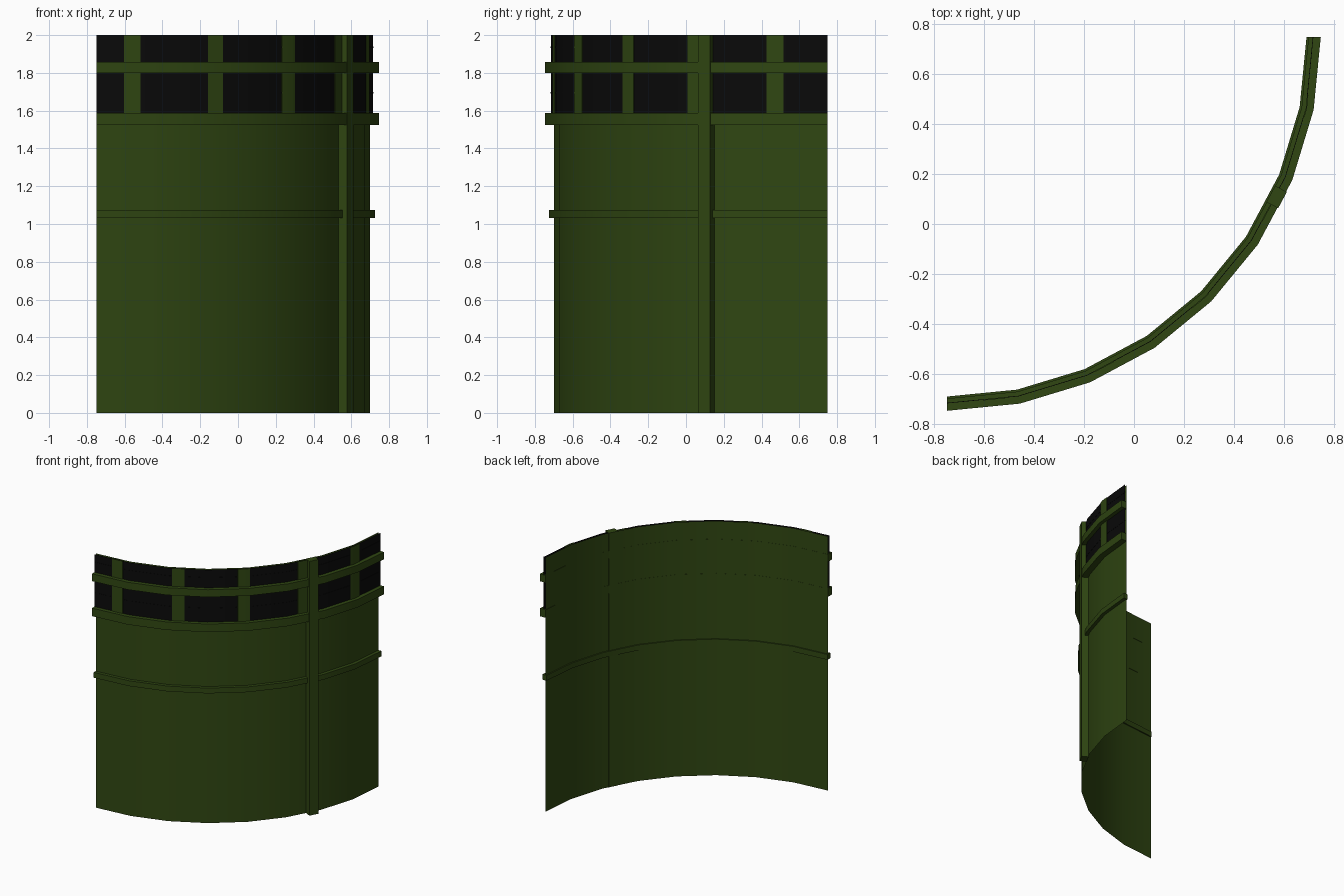
import bpy, bmesh, math

if "Cube" in bpy.data.objects:
    bpy.data.objects.remove(bpy.data.objects["Cube"])

CX, CY = -0.748, 0.748          # centre of the quarter-round plan
SEG = math.radians(11.25)       # eight flat facets over 90 degrees


def material(name, rgb):
    m = bpy.data.materials.new(name)
    m.diffuse_color = (*rgb, 1)
    m.use_nodes = True
    m.node_tree.nodes["Principled BSDF"].inputs["Base Color"].default_value = m.diffuse_color
    return m


GREEN = material("dark green", (0.029, 0.062, 0.006))
BLACK = material("black", (0.003, 0.003, 0.003))


def point(r, a, z):
    """Point on the faceted arc whose corners have radius r; a=0 faces -y."""
    mid = (min(math.floor(a / SEG + 1e-6), 7) + 0.5) * SEG
    rr = r * math.cos(SEG / 2) / math.cos(a - mid)
    return (CX + rr * math.sin(a), CY - rr * math.cos(a), z)


def angles(a0, a1):
    inner = [i * SEG for i in range(9) if a0 + 1e-4 < i * SEG < a1 - 1e-4]
    return [a0] + inner + [a1]


def finish(name, bm, mat):
    me = bpy.data.meshes.new(name)
    bm.to_mesh(me)
    bm.free()
    ob = bpy.data.objects.new(name, me)
    bpy.context.collection.objects.link(ob)
    me.materials.append(mat)
    bpy.ops.object.select_all(action='DESELECT')
    ob.select_set(True)
    bpy.context.view_layer.objects.active = ob
    bpy.ops.object.shade_smooth_by_angle(angle=math.radians(30))
    return ob


def sheet(name, r, z0, z1, mat):
    """Single curved skin over the full quarter turn."""
    bm = bmesh.new()
    cols = [[bm.verts.new(point(r, a, z)) for z in (z0, z1)]
            for a in angles(0, math.pi / 2)]
    for p, q in zip(cols, cols[1:]):
        bm.faces.new((p[0], q[0], q[1], p[1]))
    return finish(name, bm, mat)


def band(name, r0, r1, z0, z1, mat, a0=0, a1=math.pi / 2):
    """Closed curved bar with rectangular section."""
    bm = bmesh.new()
    secs = [[bm.verts.new(point(r, a, z))
             for r, z in ((r0, z0), (r1, z0), (r1, z1), (r0, z1))]
            for a in angles(a0, a1)]
    for p, q in zip(secs, secs[1:]):
        for i in range(4):
            j = (i + 1) % 4
            bm.faces.new((p[i], q[i], q[j], p[j]))
    bm.faces.new(secs[0])
    bm.faces.new(secs[-1])
    bmesh.ops.recalc_face_normals(bm, faces=bm.faces[:])
    return finish(name, bm, mat)


# main curved wall and the dark panel skin in front of its top
sheet("wall", 1.447, 0, 2, GREEN)
sheet("dark_panels", 1.464, 1.56, 2, BLACK)

# horizontal rails
band("middle_rail", 1.438, 1.473, 1.032, 1.074, GREEN)
band("lower_panel_rail", 1.446, 1.495, 1.525, 1.588, GREEN)
band("upper_panel_rail", 1.446, 1.495, 1.80, 1.858, GREEN)

# thin seams across the dark panels
for i, z in enumerate((1.695, 1.935)):
    band(f"panel_seam_{i + 1}", 1.463, 1.4655, z - 0.004, z + 0.004, BLACK)

# green strips dividing the dark panels
for i, deg in enumerate((7.4, 25.5, 43.9, 61.4, 79.1)):
    a, h = math.radians(deg), math.radians(1.75)
    band(f"panel_strip_{i + 1}", 1.463, 1.468, 1.57, 2, GREEN, a - h, a + h)

# vertical post on the sixth facet
phi = 5.5 * SEG
n = (math.sin(phi), -math.cos(phi))
t = (math.cos(phi), math.sin(phi))
bm = bmesh.new()
foot = [bm.verts.new((CX + n[0] * d + t[0] * s, CY + n[1] * d + t[1] * s, 0))
        for d, s in ((1.438, 0.02), (1.491, 0.02), (1.491, 0.094), (1.438, 0.094))]
base = bm.faces.new(foot)
ext = bmesh.ops.extrude_face_region(bm, geom=[base], use_keep_orig=True)
top = [v for v in ext["geom"] if isinstance(v, bmesh.types.BMVert)]
bmesh.ops.translate(bm, verts=top, vec=(0, 0, 2))
bmesh.ops.recalc_face_normals(bm, faces=bm.faces[:])
finish("vertical_post", bm, GREEN)
